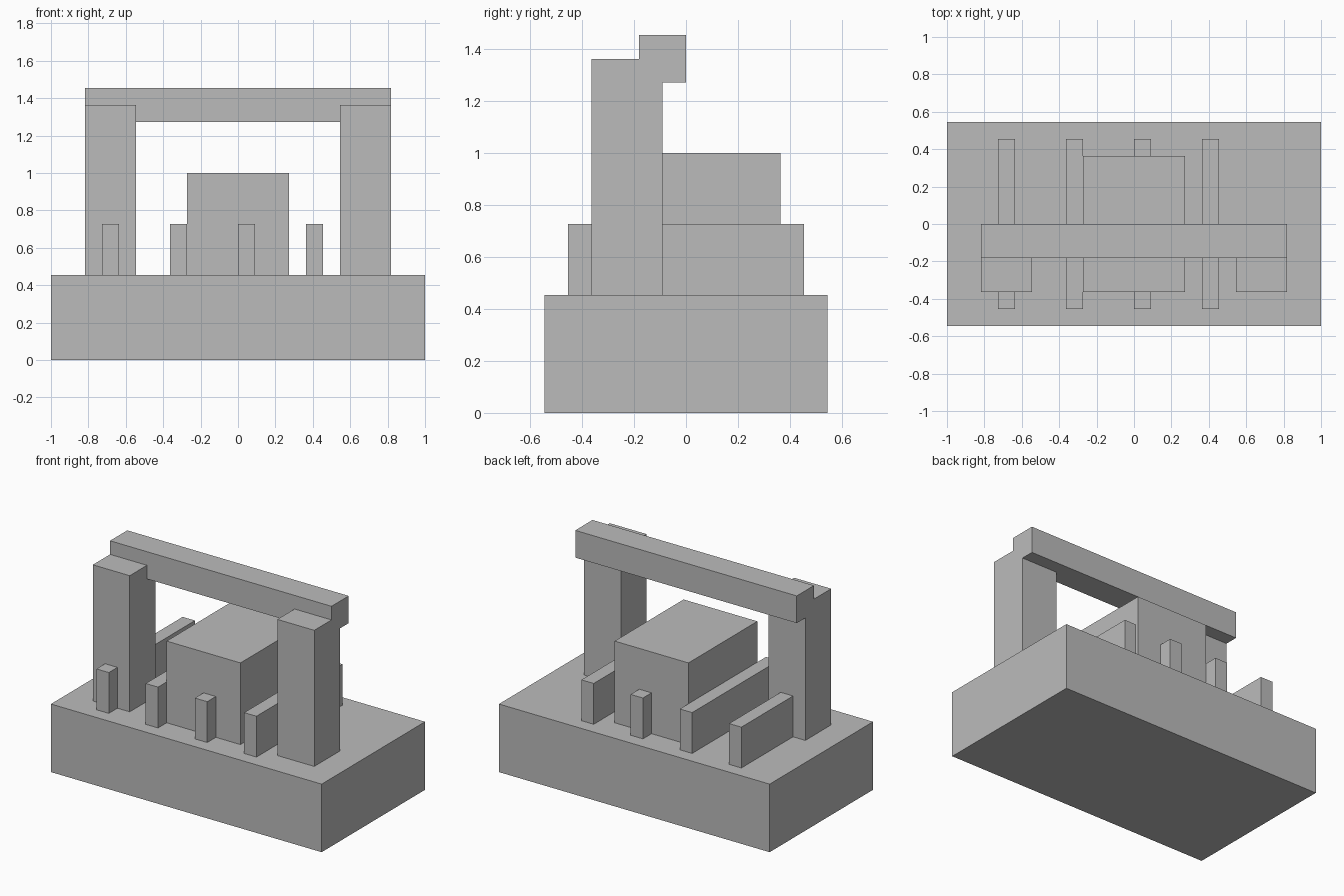
import bpy

# Remove the default cube only
old = bpy.data.objects.get("Cube")
if old:
    bpy.data.objects.remove(old, do_unlink=True)

U = 1 / 11  # module that every part is sized by

# Single plain grey
grey = bpy.data.materials.new("plain_grey")
grey.use_nodes = True
colour = (0.5, 0.5, 0.5, 1)
grey.diffuse_color = colour
grey.node_tree.nodes["Principled BSDF"].inputs["Base Color"].default_value = colour


def box(name, x, y, z):
    """Box spanning the given (low, high) ranges, in modules."""
    spans = (x, y, z)
    bpy.ops.mesh.primitive_cube_add(size=1, location=[(a + b) / 2 * U for a, b in spans])
    ob = bpy.context.object
    ob.name = name
    ob.scale = [(b - a) * U for a, b in spans]
    bpy.ops.object.transform_apply(location=False, rotation=False, scale=True)
    ob.data.materials.append(grey)
    return ob


# Base and central block
box("base", (-11, 11), (-6, 6), (0, 5))
box("center_block", (-3, 3), (-4, 4), (5, 11))

# Gate: two posts and the beam let into their backs
box("right_post", (-9, -6), (-4, -1), (5, 15))
box("left_post", (6, 9), (-4, -1), (5, 15))
box("top_beam", (-9, 9), (-2, 0), (14, 16))

# Evenly spaced rails running front to back
for i in range(4):
    x = -8 + 4 * i
    box(f"rail_{i + 1}", (x, x + 1), (-5, 5), (5, 8))
